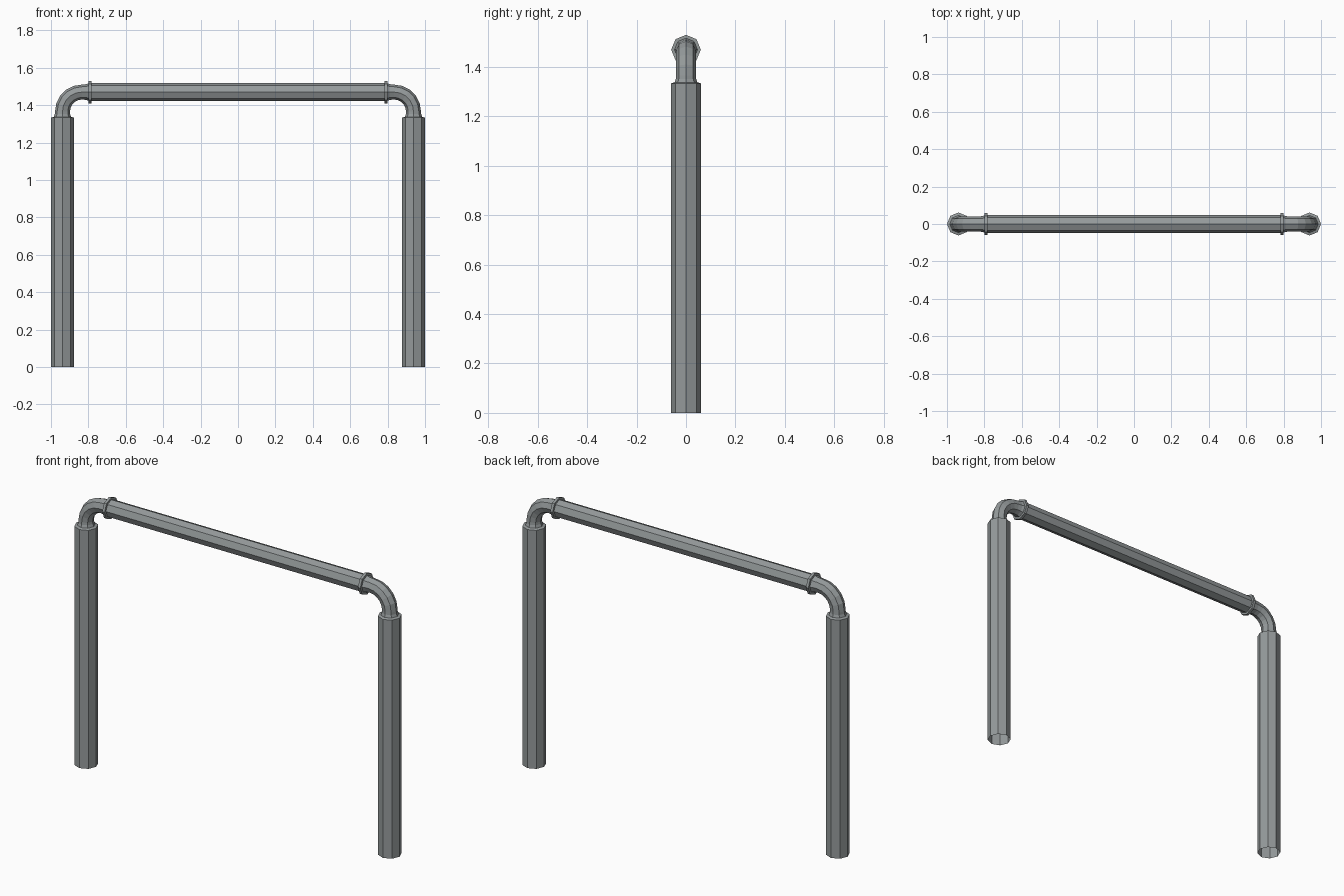
import bpy, bmesh, math
from mathutils import Vector

if "Cube" in bpy.data.objects:
    bpy.data.objects.remove(bpy.data.objects["Cube"])

SIDES = 8
LEG_X, BAR_Z, BEND = 0.9385, 1.47, 0.105

metal = bpy.data.materials.new("grey metal")
metal.diffuse_color = (0.30, 0.325, 0.33, 1)
metal.use_nodes = True
metal.node_tree.nodes["Principled BSDF"].inputs["Base Color"].default_value = metal.diffuse_color


def tube(name, stations, mirror=True):
    """Loft octagonal rings; station = (x, z, heading angle in XZ, radius)."""
    bm = bmesh.new()
    rings = []
    for x, z, a, r in stations:
        n = Vector((-math.sin(a), 0, math.cos(a)))
        side = Vector((0, 1, 0))
        ring = []
        for i in range(SIDES):
            t = 2 * math.pi * i / SIDES
            ring.append(bm.verts.new(Vector((x, 0, z)) + r * (math.cos(t) * n + math.sin(t) * side)))
        rings.append(ring)
    for p, q in zip(rings, rings[1:]):
        for i in range(SIDES):
            j = (i + 1) % SIDES
            bm.faces.new((p[i], q[i], q[j], p[j]))
    me = bpy.data.meshes.new(name)
    bm.to_mesh(me)
    bm.free()
    me.materials.append(metal)
    ob = bpy.data.objects.new(name, me)
    bpy.context.collection.objects.link(ob)
    if mirror:
        m = ob.modifiers.new("mirror", 'MIRROR')
        m.use_axis[0] = True
        m.use_mirror_merge = False
    return ob


UP = math.pi / 2

# Upright legs, open at the bottom, with a small shoulder at the top
tube("legs", [(-LEG_X, 0, UP, 0.0615), (-LEG_X, 1.333, UP, 0.0615),
              (-LEG_X, 1.338, UP, 0.046)])

# Elbows, slightly flared at both ends
cx, cz = -LEG_X + BEND, BAR_Z - BEND
path = [(-LEG_X, 1.336, UP, 0.047), (-LEG_X, 1.352, UP, 0.041)]
for k in range(6):
    a = UP * (1 - k / 5)
    path.append((cx - BEND * math.sin(a), cz + BEND * math.cos(a), a, 0.040))
path += [(-0.812, BAR_Z, 0, 0.042), (-0.797, BAR_Z, 0, 0.047)]
tube("elbows", path)

# Collars between elbows and bar
tube("collars", [(-0.798, BAR_Z, 0, 0.046), (-0.798, BAR_Z, 0, 0.060),
                 (-0.783, BAR_Z, 0, 0.060), (-0.783, BAR_Z, 0, 0.046)])

# Horizontal bar
tube("top_bar", [(-0.785, BAR_Z, 0, 0.048), (0.785, BAR_Z, 0, 0.048)], mirror=False)
